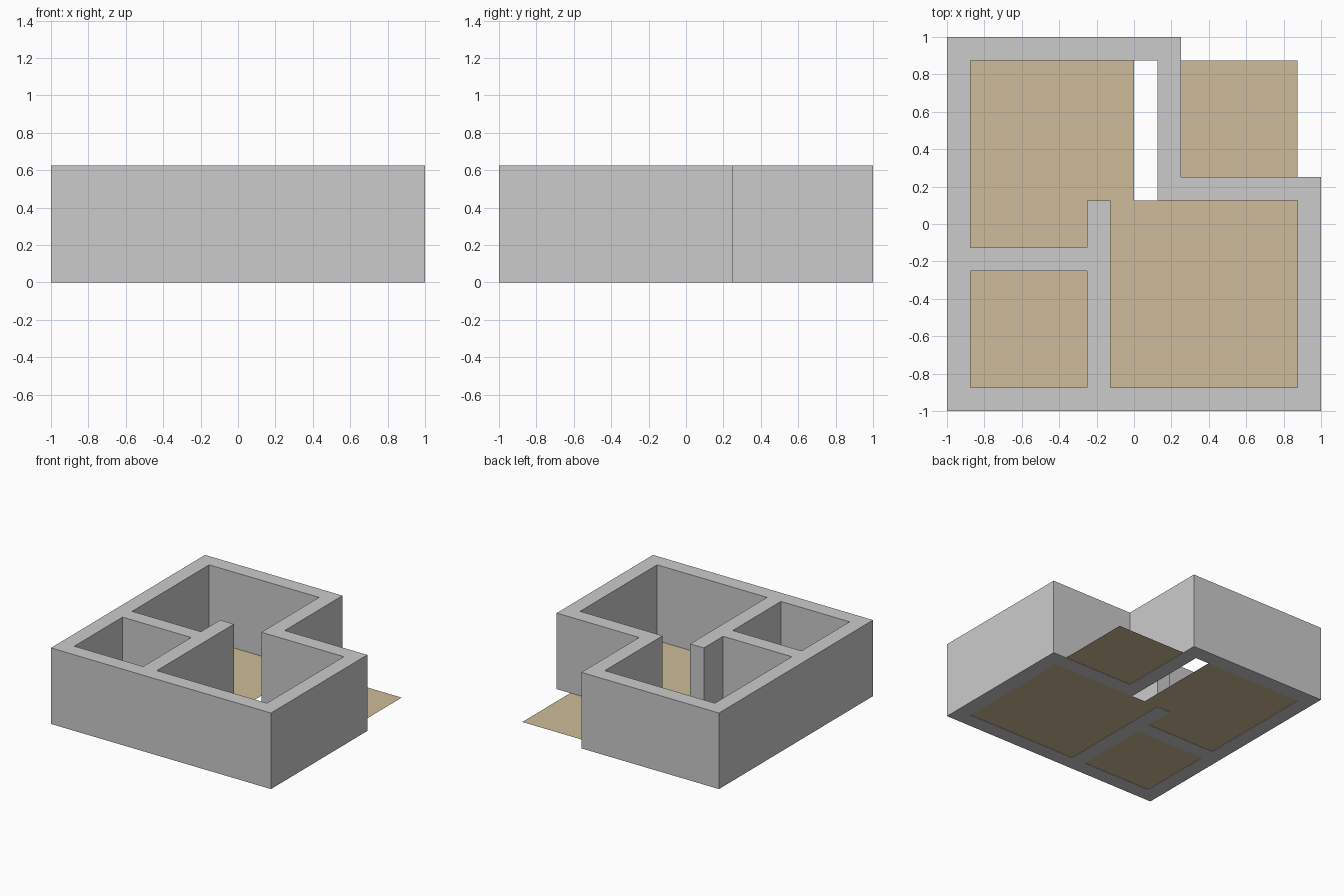
import bpy, bmesh

if "Cube" in bpy.data.objects:
    bpy.data.objects.remove(bpy.data.objects["Cube"])

HEIGHT = 0.625
FLOOR_Z = 0.002


def plan_object(name, loops, z, height=0.0, color=None):
    """Fill plan outlines (later loops are holes) and optionally raise them."""
    bm = bmesh.new()
    edges = []
    for loop in loops:
        vs = [bm.verts.new((x, y, z)) for x, y in loop]
        edges += [bm.edges.new((vs[i - 1], vs[i])) for i in range(len(vs))]
    bmesh.ops.triangle_fill(bm, edges=edges, use_beauty=True,
                            use_dissolve=False, normal=(0, 0, 1))
    if height:
        geo = bmesh.ops.extrude_face_region(bm, geom=bm.faces[:], use_keep_orig=True)
        top = [g for g in geo["geom"] if isinstance(g, bmesh.types.BMVert)]
        bmesh.ops.translate(bm, verts=top, vec=(0, 0, height))
        bmesh.ops.recalc_face_normals(bm, faces=bm.faces[:])
    mesh = bpy.data.meshes.new(name)
    bm.to_mesh(mesh)
    bm.free()
    if color:
        mat = bpy.data.materials.new(name + "_colour")
        mat.diffuse_color = color
        mat.use_nodes = True
        mat.node_tree.nodes["Principled BSDF"].inputs["Base Color"].default_value = mat.diffuse_color
        mesh.materials.append(mat)
    obj = bpy.data.objects.new(name, mesh)
    bpy.context.collection.objects.link(obj)
    return obj


# Walls: L-shaped outside, two connected rooms, one closed small room
outside = [(-1, -1), (1, -1), (1, .25), (.25, .25), (.25, 1), (-1, 1)]
main_rooms = [(-.875, .875), (.125, .875), (.125, .125), (.875, .125),
              (.875, -.875), (-.125, -.875), (-.125, .125), (-.25, .125),
              (-.25, -.125), (-.875, -.125)]
small_room = [(-.875, -.875), (-.25, -.875), (-.25, -.25), (-.875, -.25)]
plan_object("walls", [outside, main_rooms, small_room], 0, HEIGHT)

# Floor: runs through the rooms and out to the porch, with an open slot
floor = [(-.875, -.875), (.875, -.875), (.875, .875), (.125, .875),
         (.125, .125), (0, .125), (0, .875), (-.875, .875)]
plan_object("floor", [floor], FLOOR_Z, color=(0.62, 0.5, 0.32, 1))
